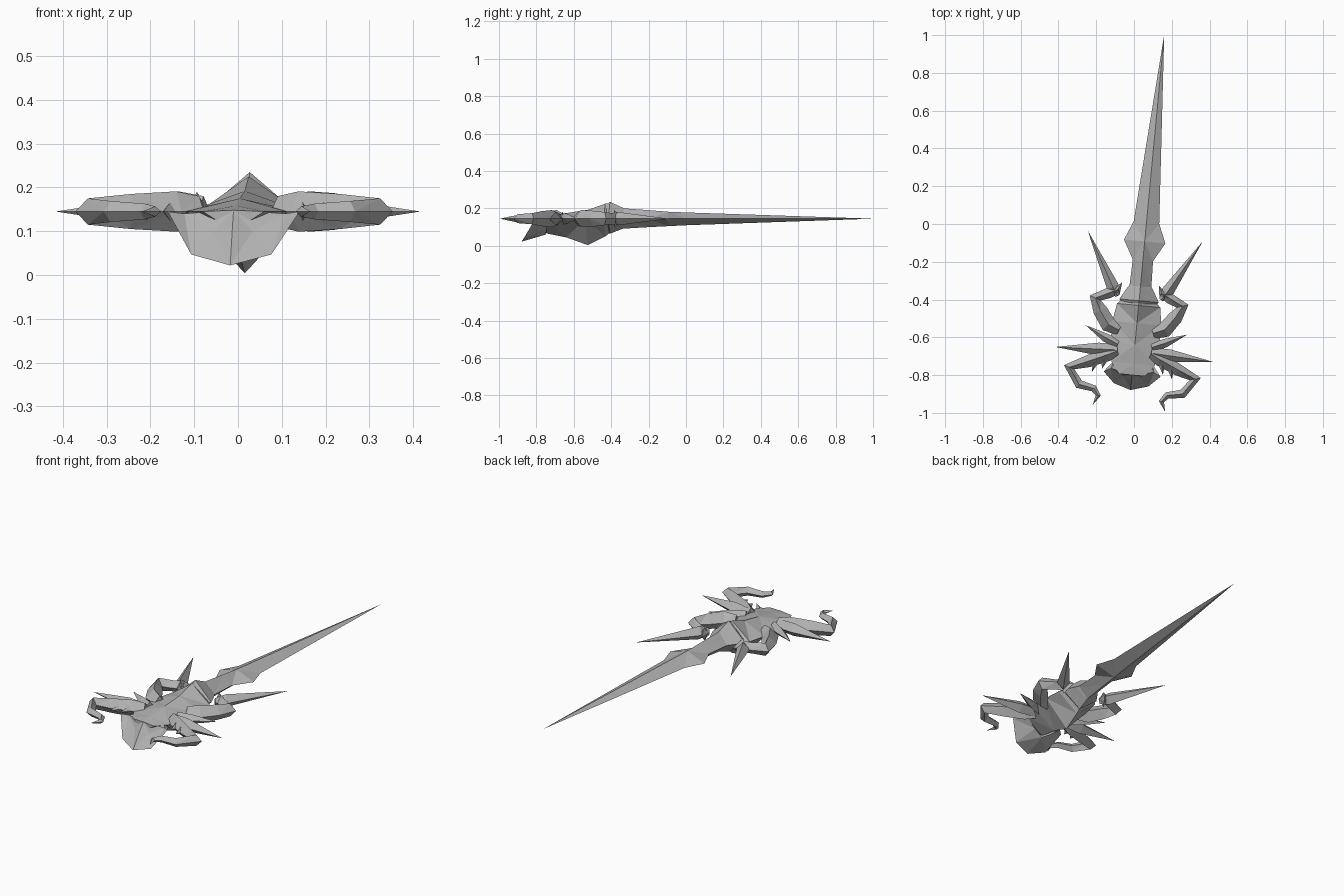
import bpy, bmesh, math
from mathutils import Vector

if "Cube" in bpy.data.objects:
    bpy.data.objects.remove(bpy.data.objects["Cube"])

grey = bpy.data.materials.new("shell grey")
grey.use_nodes = True
colour = (0.45, 0.45, 0.45, 1)
grey.diffuse_color = colour
grey.node_tree.nodes["Principled BSDF"].inputs["Base Color"].default_value = colour

MID = 0.145                      # height of the flat plane all limbs lie in
ORIGIN = (0, -0.69, 0)           # centre of the body on its slightly turned axis
TURN = math.radians(-5.4)


def finish(bm, name, mirrored=False):
    bmesh.ops.remove_doubles(bm, verts=bm.verts, dist=0.0005)
    bmesh.ops.recalc_face_normals(bm, faces=bm.faces)
    mesh = bpy.data.meshes.new(name)
    bm.to_mesh(mesh)
    bm.free()
    mesh.materials.append(grey)
    ob = bpy.data.objects.new(name, mesh)
    bpy.context.collection.objects.link(ob)
    ob.location = ORIGIN
    ob.rotation_euler.z = TURN
    if mirrored:
        mod = ob.modifiers.new("both sides", "MIRROR")
        mod.use_clip = True
    return ob


def loft(bm, rings):
    """Skin a run of four-sided rings and close both ends."""
    loops = [[bm.verts.new(p) for p in ring] for ring in rings]
    for a, b in zip(loops, loops[1:]):
        for i in range(4):
            j = (i + 1) % 4
            bm.faces.new((a[i], a[j], b[j], b[i]))
    bm.faces.new(loops[0])
    bm.faces.new(loops[-1])
    bmesh.ops.triangulate(bm, faces=bm.faces)


def hull(name, sections):
    """Ridged body part: sections are (y, half width, top, bottom)."""
    bm = bmesh.new()
    loft(bm, [[(0, y, t), (w, y, MID), (0, y, b), (-w, y, MID)]
              for y, w, t, b in sections])
    return finish(bm, name)


def limb(name, path):
    """Diamond tube: path points are (x, y, half width, half height)."""
    bm = bmesh.new()
    pts = [Vector((p[0], p[1], MID)) for p in path]
    rings = []
    for i, (p, (_, _, w, h)) in enumerate(zip(pts, path)):
        before = (p - pts[i - 1]).normalized() if i else Vector()
        after = (pts[i + 1] - p).normalized() if i < len(pts) - 1 else Vector()
        d = (before + after).normalized()
        side = Vector((d.y, -d.x, 0)) * w
        up = Vector((0, 0, h))
        rings.append([p + up, p + side, p - up, p - side])
    loft(bm, rings)
    return finish(bm, name, True)


# Body shell and long tail blade
hull("body_shell", [
    (-0.11, 0.07, 0.148, 0.1), (-0.05, 0.115, 0.158, 0.065),
    (0.05, 0.13, 0.175, 0.045), (0.165, 0.13, 0.192, 0.004),
    (0.26, 0.115, 0.225, 0.05), (0.285, 0.09, 0.225, 0.07)])
hull("tail_collar", [
    (0.255, 0.08, 0.21, 0.07), (0.285, 0.105, 0.235, 0.065),
    (0.35, 0.068, 0.205, 0.09), (0.375, 0.05, 0.195, 0.095)])
hull("tail_blade", [
    (0.36, 0.058, 0.2, 0.092), (0.5, 0.054, 0.19, 0.1),
    (0.6, 0.11, 0.182, 0.105), (0.7, 0.068, 0.178, 0.11),
    (1.7, 0.0, MID, MID)])

# Drooping front hood: inner rim, crease, outer lip, underside
rows = [
    [(0, -0.11, 0.146), (0.045, -0.1, 0.145), (0.1, -0.065, 0.145)],
    [(0, -0.135, 0.11), (0.045, -0.12, 0.1), (0.115, -0.085, 0.14)],
    [(0, -0.19, 0.022), (0.092, -0.162, 0.047), (0.151, -0.105, 0.145)],
    [(0, -0.06, 0.06), (0.05, -0.05, 0.09), (0.1, -0.04, 0.13)]]
bm = bmesh.new()
grid = [[bm.verts.new(p) for p in row] for row in rows]
for a, b in zip(grid, grid[1:]):
    for i in range(2):
        bm.faces.new((a[i], a[i + 1], b[i + 1], b[i]))
bm.faces.new([row[-1] for row in grid])
bmesh.ops.triangulate(bm, faces=bm.faces)
finish(bm, "front_hood", True)

# Front claws
limb("front_arm", [
    (0.09, 0.01, 0.03, 0.035), (0.14, -0.015, 0.035, 0.046),
    (0.24, -0.06, 0.032, 0.04), (0.335, -0.1, 0.03, 0.03),
    (0.275, -0.185, 0.024, 0.024), (0.195, -0.2, 0.018, 0.018),
    (0.168, -0.235, 0.014, 0.012), (0.193, -0.288, 0.0, 0.0)])
for i, (x, y) in enumerate([(0.15, -0.03), (0.2, -0.05)]):
    limb(f"arm_tooth_{i + 1}", [
        (x, y, 0.022, 0.025), (x + 0.012, y - 0.062, 0.0, 0.0)])

# Side spikes
limb("side_spike", [
    (0.09, 0.015, 0.03, 0.03), (0.19, 0.01, 0.034, 0.035),
    (0.418, 0.0, 0.0, 0.0)])
limb("small_side_spike", [
    (0.09, 0.045, 0.025, 0.03), (0.16, 0.075, 0.023, 0.025),
    (0.27, 0.13, 0.0, 0.0)])

# Rear legs, each ending in a swept back spike
limb("rear_leg", [
    (0.09, 0.12, 0.03, 0.035), (0.15, 0.145, 0.042, 0.046),
    (0.2, 0.215, 0.038, 0.042), (0.232, 0.278, 0.032, 0.035),
    (0.165, 0.31, 0.028, 0.03), (0.115, 0.335, 0.022, 0.035)])
limb("rear_leg_spike", [
    (0.115, 0.3, 0.012, 0.02), (0.145, 0.345, 0.033, 0.035),
    (0.306, 0.63, 0.0, 0.0)])
limb("rear_leg_nub", [
    (0.125, 0.32, 0.022, 0.045), (0.098, 0.374, 0.0, 0.0)])
